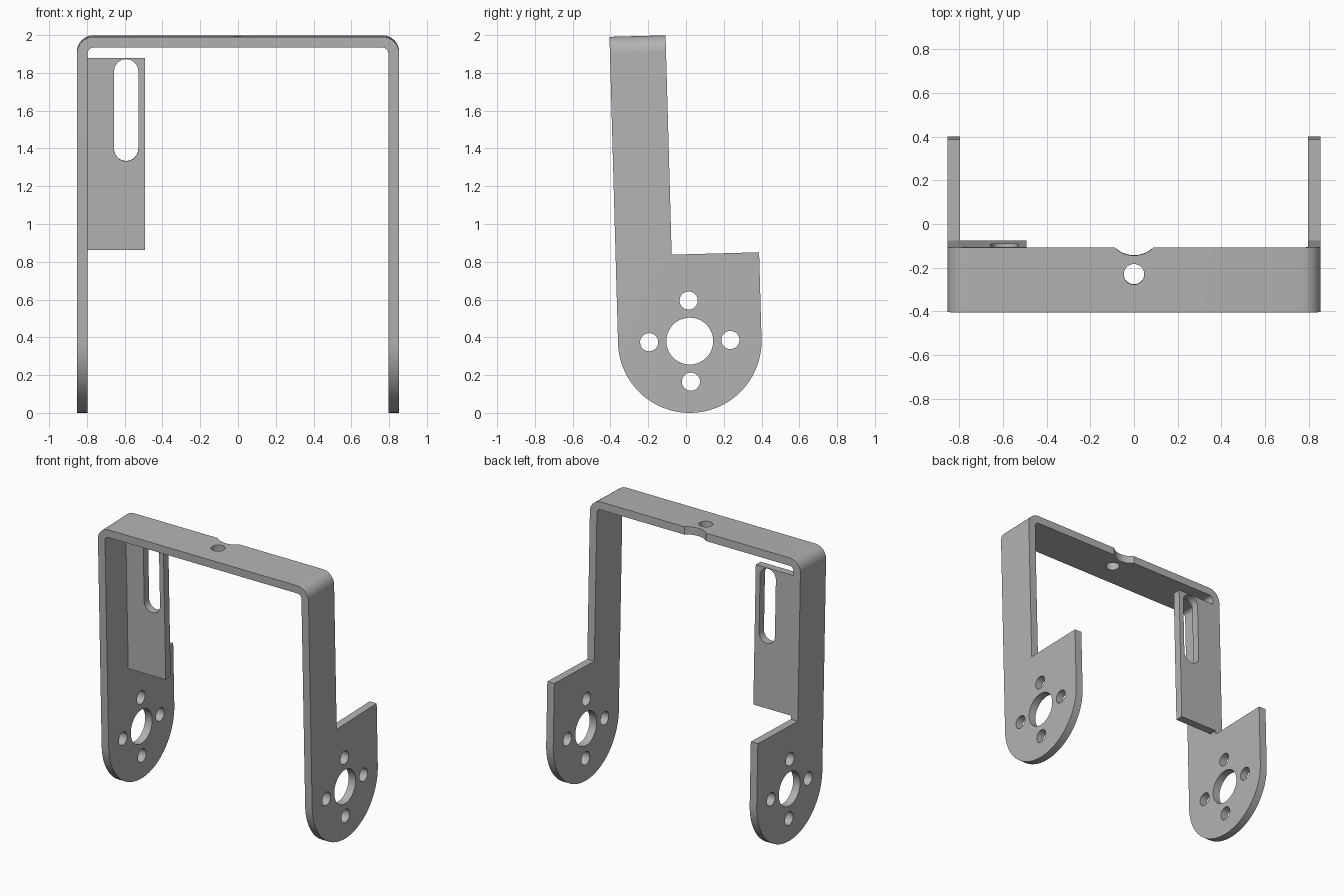
import bpy, bmesh
from math import sin, cos, pi, radians
from mathutils import Vector

cube = bpy.data.objects.get("Cube")
if cube:
    bpy.data.objects.remove(cube)

grey = bpy.data.materials.new("bracket grey")
grey.use_nodes = True
colour = (0.45, 0.45, 0.45, 1)
grey.diffuse_color = colour
grey.node_tree.nodes["Principled BSDF"].inputs["Base Color"].default_value = colour

# Sheet metal dimensions, measured from the centre of the pivot hole
HALF, THICK, RADIUS = 0.853, 0.057, 0.38
TOP, STRIP, NOTCH = 1.622, -0.083, 0.46


def arc(cx, cy, r, start, end, steps):
    """Points on a circular arc, angles in degrees."""
    angles = [radians(start + (end - start) * i / steps) for i in range(steps + 1)]
    return [(cx + r * cos(a), cy + r * sin(a)) for a in angles]


def circle(cx, cy, r, steps=48):
    return arc(cx, cy, r, 0, 360, steps)[:-1]


def prism(name, points, axis, low, high):
    """Extrude a 2D outline along the x, y or z axis."""
    place = {"x": lambda p: (low, p[0], p[1]),
             "y": lambda p: (p[0], low, p[1]),
             "z": lambda p: (p[0], p[1], low)}[axis]
    bm = bmesh.new()
    face = bm.faces.new([bm.verts.new(place(p)) for p in points])
    extruded = bmesh.ops.extrude_face_region(bm, geom=[face])["geom"]
    shift = Vector([high - low if a == axis else 0 for a in "xyz"])
    bmesh.ops.translate(bm, vec=shift,
                        verts=[v for v in extruded if isinstance(v, bmesh.types.BMVert)])
    bmesh.ops.recalc_face_normals(bm, faces=bm.faces)
    mesh = bpy.data.meshes.new(name)
    bm.to_mesh(mesh)
    bm.free()
    mesh.materials.append(grey)
    ob = bpy.data.objects.new(name, mesh)
    bpy.context.collection.objects.link(ob)
    return ob


def combine(target, tool, operation):
    """Apply a boolean and discard the tool."""
    mod = target.modifiers.new("combine", "BOOLEAN")
    mod.object, mod.operation, mod.solver = tool, operation, "EXACT"
    bpy.context.view_layer.objects.active = target
    bpy.ops.object.modifier_apply(modifier=mod.name)
    bpy.data.objects.remove(tool)


# Bent U-shaped strip with rounded outer and inner corners
def arch(half, top, r, steps=12):
    return (arc(half - r, top - r, r, 0, 90, steps)
            + arc(r - half, top - r, r, 90, 180, steps))


inner = HALF - THICK
outline = ([(HALF, -0.5)] + arch(HALF, TOP, 0.088) + [(-HALF, -0.5), (-inner, -0.5)]
           + arch(inner, TOP - THICK, 0.031)[::-1] + [(inner, -0.5)])
bracket = prism("bracket", outline, "y", -0.5, 0.5)

# Side silhouette: round foot, wide ear and narrow upright
side = (arc(0, 0, RADIUS, 180, 360, 48)
        + [(RADIUS, NOTCH), (STRIP, NOTCH), (STRIP, 1.8), (-RADIUS, 1.8)])
combine(bracket, prism("side_profile", side, "x", -1, 1), "INTERSECT")

# Pivot hole and four screw holes through both feet
combine(bracket, prism("pivot_cutter", circle(0, 0, 0.124), "x", -1, 1), "DIFFERENCE")
for i in range(4):
    cx, cy = 0.215 * cos(i * pi / 2), 0.215 * sin(i * pi / 2)
    combine(bracket, prism("screw_cutter", circle(cx, cy, 0.048, 32), "x", -1, 1), "DIFFERENCE")

# Bridge: centre hole and scalloped back edge
combine(bracket, prism("bridge_cutter", circle(0, -0.205, 0.047, 32), "z", 1.4, 1.8), "DIFFERENCE")
combine(bracket, prism("scallop_cutter", circle(0, STRIP + 0.091, 0.127, 64), "z", 1.4, 1.8), "DIFFERENCE")

# Slotted tab folded inward from the right upright
tab = prism("slotted_tab", [(-0.82, 0.487), (-0.492, 0.487), (-0.492, 1.502), (-0.82, 1.502)],
            "y", STRIP - THICK, STRIP)
slot = arc(-0.592, 1.433, 0.064, 0, 180, 20) + arc(-0.592, 1.021, 0.064, 180, 360, 20)
combine(tab, prism("slot_cutter", slot, "y", -0.5, 0.5), "DIFFERENCE")
combine(bracket, tab, "UNION")

# Lean the bracket slightly back to front and stand it on the ground
bracket.rotation_euler.x = radians(1.6)
bracket.location = (0, 0.02, 0.38)
bpy.ops.object.select_all(action="DESELECT")
bracket.select_set(True)
bpy.context.view_layer.objects.active = bracket
bpy.ops.object.transform_apply(location=True, rotation=True, scale=True)
bpy.ops.object.shade_smooth_by_angle(angle=radians(30))
